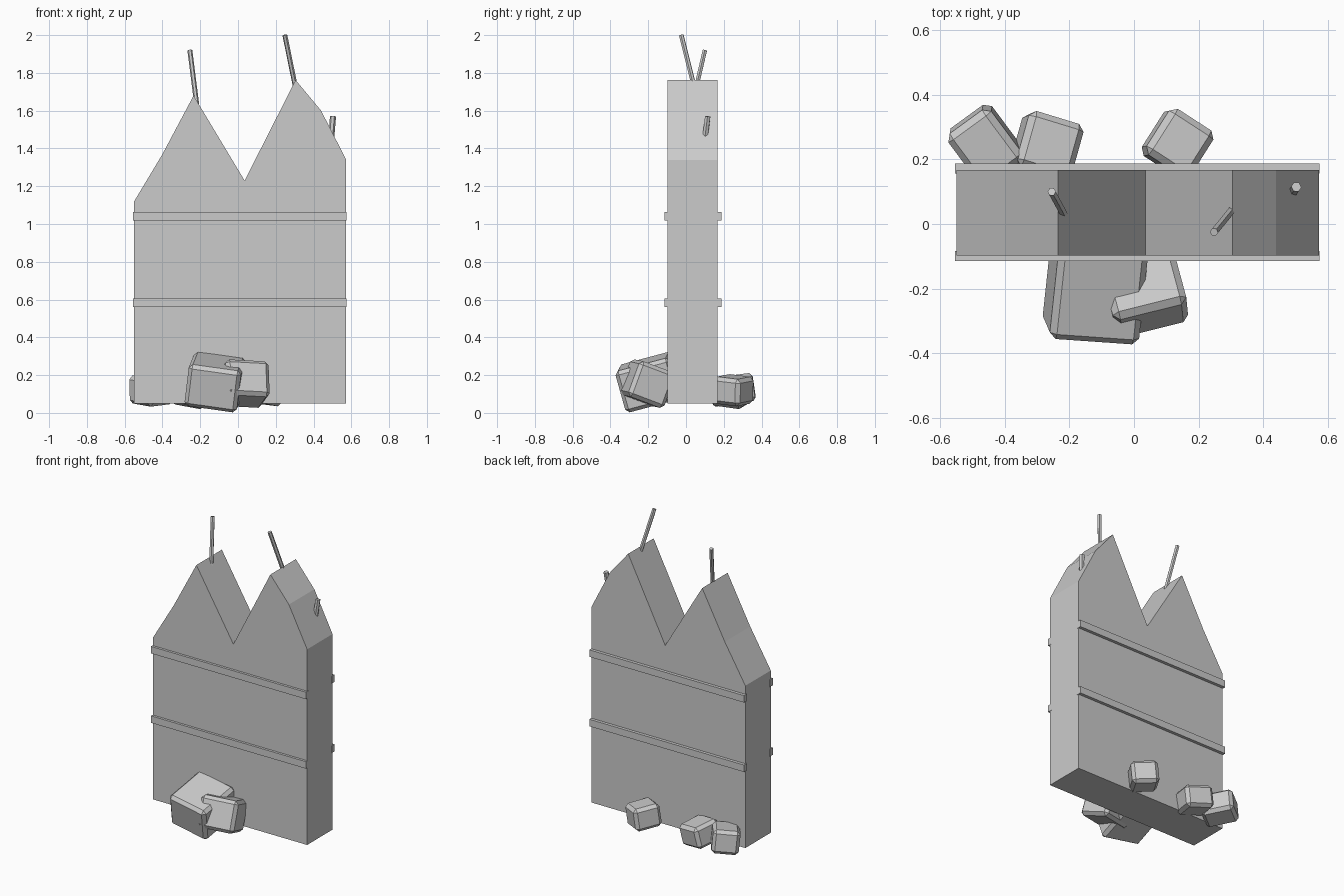
import bpy, bmesh
from math import radians
from mathutils import Vector, Matrix

if "Cube" in bpy.data.objects:
    bpy.data.objects.remove(bpy.data.objects["Cube"])


def finish(name, bm):
    bmesh.ops.recalc_face_normals(bm, faces=bm.faces)
    mesh = bpy.data.meshes.new(name)
    bm.to_mesh(mesh)
    bm.free()
    ob = bpy.data.objects.new(name, mesh)
    bpy.context.collection.objects.link(ob)
    return ob


def block(name, centre, size, rot=(0, 0, 0), bevel=0.0):
    bm = bmesh.new()
    bmesh.ops.create_cube(bm, size=1, matrix=Matrix.Diagonal((*size, 1)))
    if bevel:
        bmesh.ops.bevel(bm, geom=bm.edges[:], offset=bevel, segments=1, affect='EDGES')
    ob = finish(name, bm)
    ob.location = centre
    ob.rotation_euler = [radians(a) for a in rot]
    return ob


def rod(name, a, b, radius):
    a, b = Vector(a), Vector(b)
    bm = bmesh.new()
    bmesh.ops.create_cone(bm, cap_ends=True, segments=6, radius1=radius,
                          radius2=radius, depth=(b - a).length)
    ob = finish(name, bm)
    ob.location = (a + b) / 2
    ob.rotation_mode = 'QUATERNION'
    ob.rotation_quaternion = (b - a).to_track_quat('Z', 'Y')
    return ob


# Broken wall slab with a jagged top
profile = [(-0.55, 0.05), (0.573, 0.05), (0.573, 1.34), (0.44, 1.60), (0.305, 1.762),
           (0.035, 1.23), (-0.235, 1.68), (-0.40, 1.37), (-0.55, 1.12)]
bm = bmesh.new()
face = bm.faces.new([bm.verts.new((x, -0.098, z)) for x, z in profile])
ext = bmesh.ops.extrude_face_region(bm, geom=[face], use_keep_orig=True)
bmesh.ops.translate(bm, vec=(0, 0.265, 0),
                    verts=[v for v in ext['geom'] if isinstance(v, bmesh.types.BMVert)])
finish("wall", bm)

# Horizontal ledges on both faces
for level, z in (("lower", 0.583), ("upper", 1.041)):
    for side, y in (("front", -0.099), ("back", 0.172)):
        block(f"{level}_{side}_ledge", (0.01, y, z), (1.13, 0.03, 0.046))

# Exposed reinforcement bars
rod("left_bar", (-0.217, 0.03, 1.62), (-0.255, 0.10, 1.92), 0.013)
rod("right_bar", (0.305, 0.045, 1.72), (0.248, -0.025, 2.0), 0.013)
rod("side_bar", (0.493, 0.10, 1.45), (0.503, 0.115, 1.57), 0.016)

# Rubble blocks at the foot: centre, size, rotation
rubble = [
    ((-0.12, -0.195, 0.163), (0.28, 0.30, 0.23), (15, 8, -4)),
    ((0.03, -0.205, 0.155), (0.235, 0.21, 0.20), (-20, 3, 14)),
    ((-0.46, 0.245, 0.122), (0.165, 0.20, 0.15), (6, -6, 36)),
    ((-0.27, 0.24, 0.11), (0.18, 0.18, 0.14), (-8, 10, -17)),
    ((0.135, 0.25, 0.12), (0.165, 0.17, 0.145), (-6, 6, -33)),
]
for i, (c, s, r) in enumerate(rubble):
    block(f"rubble_{i + 1}", c, s, r, bevel=0.02)
